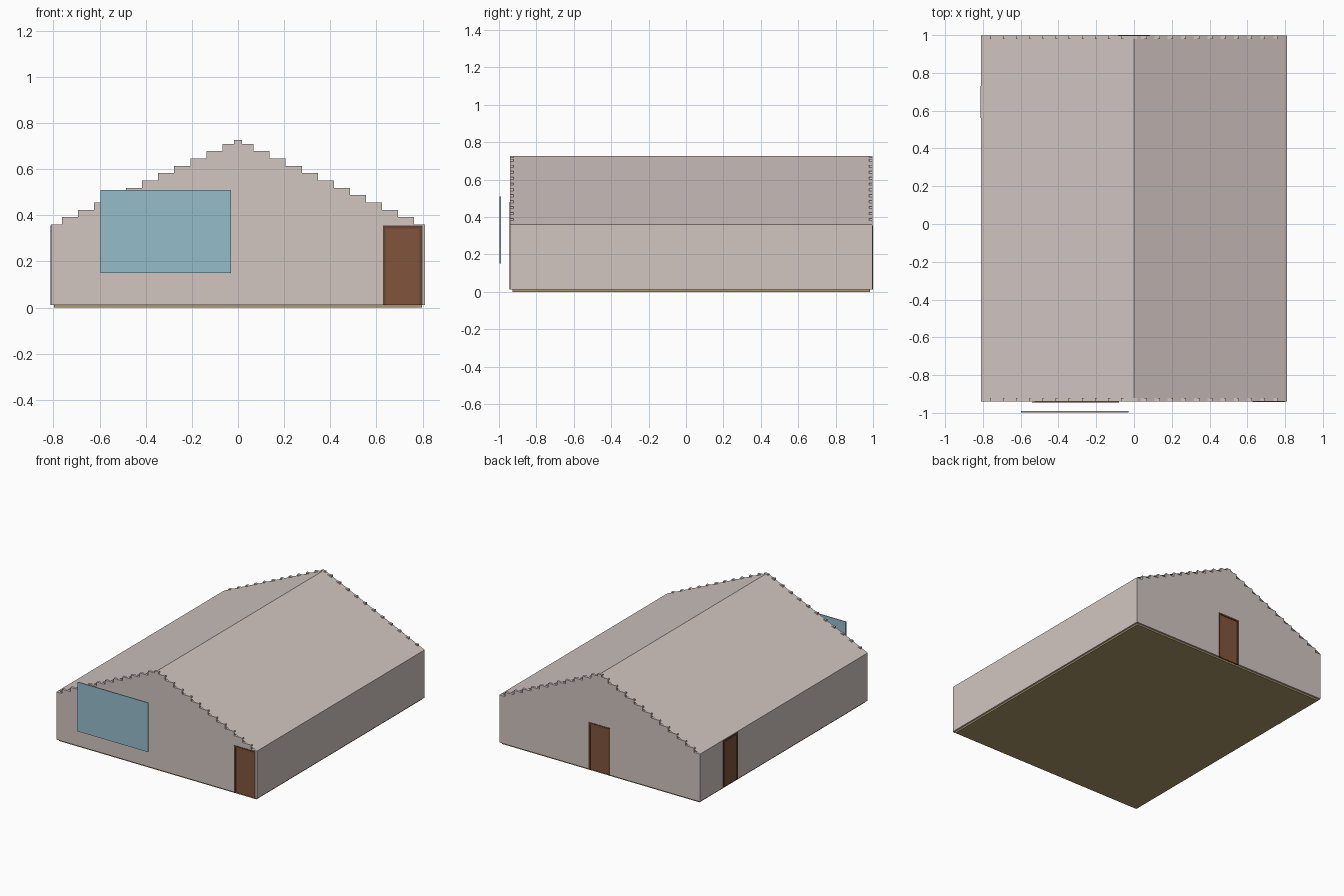
import bpy, bmesh

if "Cube" in bpy.data.objects:
    bpy.data.objects.remove(bpy.data.objects["Cube"])


def material(name, rgb):
    m = bpy.data.materials.new(name)
    m.diffuse_color = (*rgb, 1)
    m.use_nodes = True
    m.node_tree.nodes["Principled BSDF"].inputs["Base Color"].default_value = m.diffuse_color
    return m


WALL = material("plaster", (0.64, 0.56, 0.53))
DOOR = material("door_wood", (0.22, 0.09, 0.045))
FRAME = material("frame_wood", (0.12, 0.06, 0.035))
GLASS = material("glass", (0.30, 0.51, 0.60))
FLOOR = material("floor_wood", (0.42, 0.32, 0.14))

X, Y0, Y1 = 0.81, -0.94, 0.997     # outer wall planes
T, BASE, EAVE, RIDGE = 0.018, 0.012, 0.36, 0.727


def mesh_object(name, bm, mat):
    bmesh.ops.recalc_face_normals(bm, faces=bm.faces)
    me = bpy.data.meshes.new(name)
    bm.to_mesh(me)
    bm.free()
    ob = bpy.data.objects.new(name, me)
    bpy.context.collection.objects.link(ob)
    if mat:
        me.materials.append(mat)
    return ob


def add_box(bm, x0, x1, y0, y1, z0, z1):
    vs = bmesh.ops.create_cube(bm, size=1)["verts"]
    for v in vs:
        v.co.x = x1 if v.co.x > 0 else x0
        v.co.y = y1 if v.co.y > 0 else y0
        v.co.z = z1 if v.co.z > 0 else z0


def boxes(name, mat, *dims):
    bm = bmesh.new()
    for d in dims:
        add_box(bm, *d)
    return mesh_object(name, bm, mat)


def cut(ob, *dims):
    cutter = boxes(ob.name + "_cutter", None, dims)
    cutter.hide_render = True
    cutter.hide_set(True)
    mod = ob.modifiers.new("opening", "BOOLEAN")
    mod.operation, mod.solver, mod.object = "DIFFERENCE", "EXACT", cutter


def stepped_gable(name, y0, y1):
    # Right half climbs from eave to ridge, then is mirrored
    half = [(X, BASE), (X, EAVE)]
    z = EAVE
    for i in range(10, -1, -1):
        w = 0.068 + 0.0695 * i
        nz = 0.71 - 0.0318 * i
        half += [(w, z), (w, nz)]
        z = nz
    half += [(0.017, z), (0.017, RIDGE)]
    profile = half + [(-x, h) for x, h in reversed(half)]
    bm = bmesh.new()
    face = bm.faces.new([bm.verts.new((x, y0, h)) for x, h in profile])
    ext = bmesh.ops.extrude_face_region(bm, geom=[face])["geom"]
    for v in ext:
        if isinstance(v, bmesh.types.BMVert):
            v.co.y = y1
    return mesh_object(name, bm, WALL)


# Walls with openings
front = stepped_gable("front_wall", Y0, Y0 + T)
cut(front, 0.628, 0.80, Y0 - 0.1, Y0 + 0.1, -0.1, 0.355)
cut(front, -0.54, -0.08, Y0 - 0.1, Y0 + 0.1, 0.18, 0.48)
back = stepped_gable("back_wall", Y1 - T, Y1)
cut(back, -0.086, 0.086, Y1 - 0.1, Y1 + 0.1, -0.1, 0.355)
left = boxes("left_wall", WALL, (-X, -X + T, Y0 + T, Y1 - T, BASE, EAVE))
cut(left, -X - 0.1, -X + 0.1, 0.56, 0.73, -0.1, 0.355)
boxes("right_wall", WALL, (X - T, X, Y0 + T, Y1 - T, BASE, EAVE))

# Floor slab
boxes("floor", FLOOR, (-X + 0.012, X - 0.012, Y0 + 0.013, Y1 - 0.013, 0, 0.0125))

# Thin roof sheet
bm = bmesh.new()
rows = [[bm.verts.new((x, y, z)) for y in (Y0, Y1)]
        for x, z in ((-X, EAVE), (0, RIDGE), (X, EAVE))]
for a, b in zip(rows, rows[1:]):
    bm.faces.new((a[0], b[0], b[1], a[1]))
mesh_object("roof", bm, WALL)


def frame_bars(a0, a1, z0, z1, w, sill):
    bars = [(a0, a0 + w, z0, z1), (a1 - w, a1, z0, z1), (a0 + w, a1 - w, z1 - w, z1)]
    return bars + ([(a0 + w, a1 - w, z0, z0 + w)] if sill else [])


def door(name, a0, a1, plane, out, axis):
    # Jambs sit slightly proud, leaf is recessed in the opening
    def place(bar, d0, d1):
        d = sorted((plane + out * d0, plane + out * d1))
        return (bar[0], bar[1], *d, *bar[2:]) if axis == "y" else (*d, *bar)
    boxes(name + "_frame", FRAME,
          *[place(b, -T, 0.003) for b in frame_bars(a0, a1, BASE, 0.355, 0.012, False)])
    boxes(name + "_leaf", DOOR, place((a0 + 0.012, a1 - 0.012, BASE, 0.343), -0.012, -0.003))


door("front_door", 0.628, 0.80, Y0, -1, "y")
door("back_door", -0.086, 0.086, Y1, 1, "y")
door("side_door", 0.56, 0.73, -X, -1, "x")

# Window frame in the wall and the glass pane standing off in front
boxes("window_frame", FRAME, *[(a0, a1, Y0 - 0.005, Y0 + T, z0, z1)
      for a0, a1, z0, z1 in frame_bars(-0.54, -0.08, 0.18, 0.48, 0.015, True)])
boxes("window_glass", GLASS, (-0.597, -0.03, -0.997, -0.99, 0.15, 0.51))
